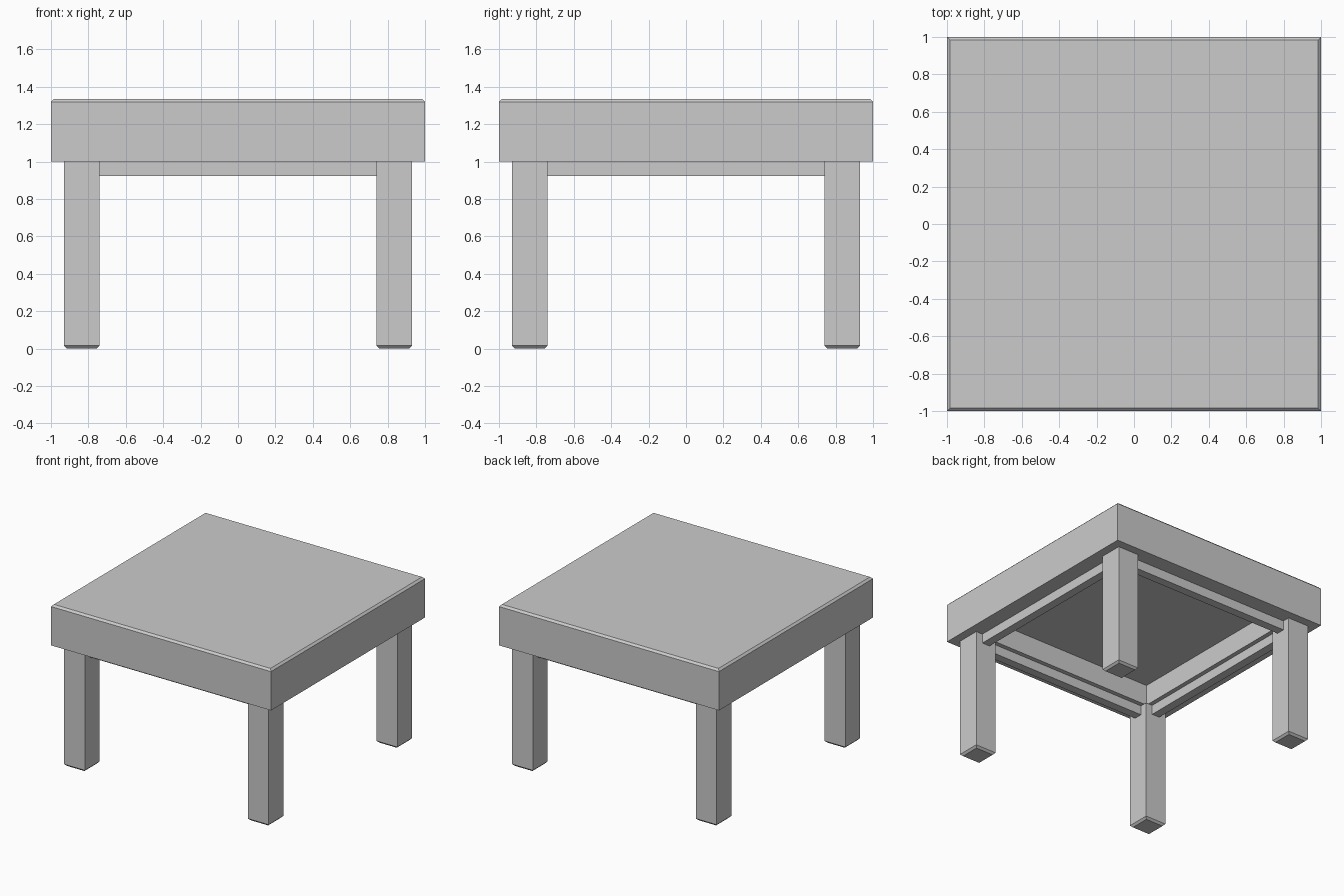
import bpy, bmesh
from mathutils import Vector

if "Cube" in bpy.data.objects:
    bpy.data.objects.remove(bpy.data.objects["Cube"])

CHAMFER = 0.016


def box(lo, hi):
    """New bmesh box spanning two opposite corners."""
    bm = bmesh.new()
    lo, hi = Vector(lo), Vector(hi)
    bmesh.ops.create_cube(bm, size=1)
    bmesh.ops.scale(bm, vec=hi - lo, verts=bm.verts)
    bmesh.ops.translate(bm, vec=(lo + hi) / 2, verts=bm.verts)
    return bm


def chamfer_at(bm, z):
    """Flat chamfer around the rim at height z."""
    edges = [e for e in bm.edges if all(abs(v.co.z - z) < 1e-4 for v in e.verts)]
    bmesh.ops.bevel(bm, geom=edges, offset=CHAMFER, segments=1,
                    profile=0.5, affect='EDGES')


def finish(bm, name):
    bmesh.ops.recalc_face_normals(bm, faces=bm.faces)
    mesh = bpy.data.meshes.new(name)
    bm.to_mesh(mesh)
    bm.free()
    bpy.context.collection.objects.link(bpy.data.objects.new(name, mesh))


# Table top: chamfered upper rim, square recess underneath
bm = box((-1, -1, 1), (1, 1, 1.335))
chamfer_at(bm, 1.335)
bottom = min(bm.faces, key=lambda f: f.calc_center_median().z)
bmesh.ops.inset_region(bm, faces=[bottom], thickness=0.334, depth=0)
ceiling = bmesh.ops.extrude_discrete_faces(bm, faces=[bottom])["faces"][0]
bmesh.ops.translate(bm, vec=(0, 0, 0.17), verts=ceiling.verts)
finish(bm, "table_top")

# Legs with chamfered feet
for side, sx in (("left", -1), ("right", 1)):
    for end, sy in (("front", -1), ("back", 1)):
        cx, cy, h = sx * 0.835, sy * 0.835, 0.095
        bm = box((cx - h, cy - h, 0), (cx + h, cy + h, 1))
        chamfer_at(bm, 0)
        finish(bm, f"{end}_{side}_leg")

# Apron rails between the legs
for s, along_x, along_y in ((-1, "front", "left"), (1, "back", "right")):
    a, b = sorted((s * 0.80, s * 0.87))
    finish(box((-0.74, a, 0.923), (0.74, b, 1)), f"{along_x}_apron")
    finish(box((a, -0.74, 0.923), (b, 0.74, 1)), f"{along_y}_apron")
